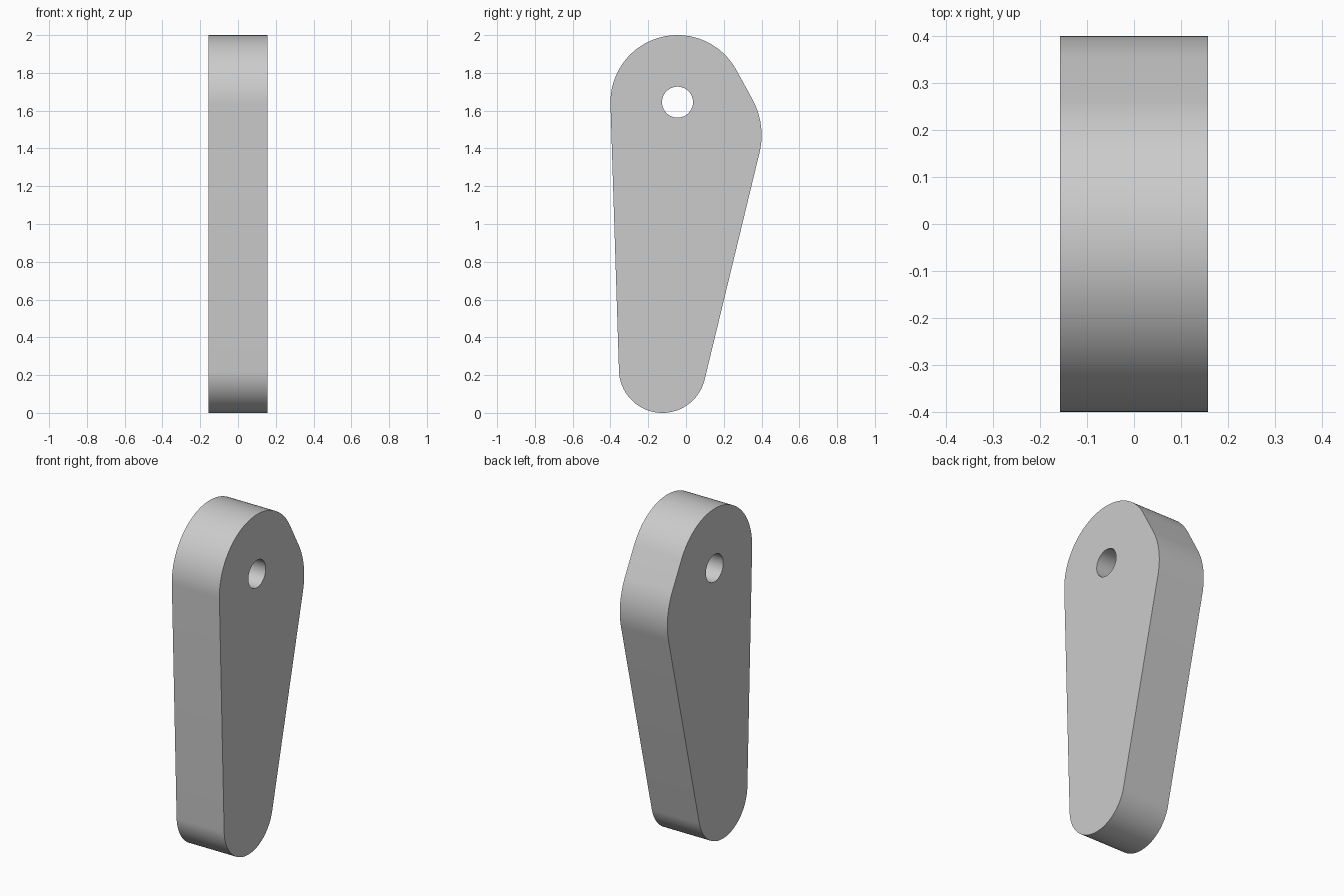
import bpy, bmesh
from math import acos, atan2, cos, hypot, pi, radians, sin, tau

cube = bpy.data.objects.get("Cube")
if cube:
    bpy.data.objects.remove(cube, do_unlink=True)

HALF_WIDTH = 0.157
ARC_STEP = radians(3)
# Rounded corners of the side outline, counterclockwise: y, z, radius
CORNERS = [(-0.125, 0.23, 0.23), (0.0, 1.47, 0.4), (-0.045, 1.645, 0.355)]
HOLE = (-0.045, 1.645, 0.082)


def tangent_angle(a, b):
    """Direction of the outward normal on the line touching both circles."""
    dy, dz = b[0] - a[0], b[1] - a[1]
    return atan2(dz, dy) - acos((a[2] - b[2]) / hypot(dy, dz))


def arc(circle, start, sweep, count):
    y, z, r = circle
    return [(y + r * cos(start + sweep * i / count),
             z + r * sin(start + sweep * i / count)) for i in range(count + 1)]


def add_loop(bm, points):
    verts = [bm.verts.new((-HALF_WIDTH, y, z)) for y, z in points]
    return [bm.edges.new((v, verts[(i + 1) % len(verts)]))
            for i, v in enumerate(verts)]


# Outline: arcs joined by tangent lines
outline = []
for i, c in enumerate(CORNERS):
    start = tangent_angle(CORNERS[i - 1], c)
    sweep = (tangent_angle(c, CORNERS[(i + 1) % len(CORNERS)]) - start) % tau
    outline += arc(c, start, sweep, max(4, round(sweep / ARC_STEP)))

# Plate with a round hole, extruded across its width
bm = bmesh.new()
edges = add_loop(bm, outline) + add_loop(bm, arc(HOLE, 0, tau, 64)[:-1])
bmesh.ops.triangle_fill(bm, edges=edges, use_beauty=True, normal=(-1, 0, 0))
result = bmesh.ops.extrude_face_region(bm, geom=bm.faces[:], use_keep_orig=True)
moved = [g for g in result["geom"] if isinstance(g, bmesh.types.BMVert)]
bmesh.ops.translate(bm, verts=moved, vec=(2 * HALF_WIDTH, 0, 0))
bmesh.ops.recalc_face_normals(bm, faces=bm.faces[:])
mesh = bpy.data.meshes.new("lever_plate")
bm.to_mesh(mesh)
bm.free()

lever = bpy.data.objects.new("lever_plate", mesh)
bpy.context.collection.objects.link(lever)

# Plain grey material
grey = bpy.data.materials.new("light_grey")
grey.use_nodes = True
colour = (0.6, 0.6, 0.6, 1)
grey.diffuse_color = colour
grey.node_tree.nodes["Principled BSDF"].inputs["Base Color"].default_value = colour
mesh.materials.append(grey)

# Smooth round walls, sharp rims
bpy.ops.object.select_all(action="DESELECT")
lever.select_set(True)
bpy.context.view_layer.objects.active = lever
bpy.ops.object.shade_smooth_by_angle(angle=pi / 6)
